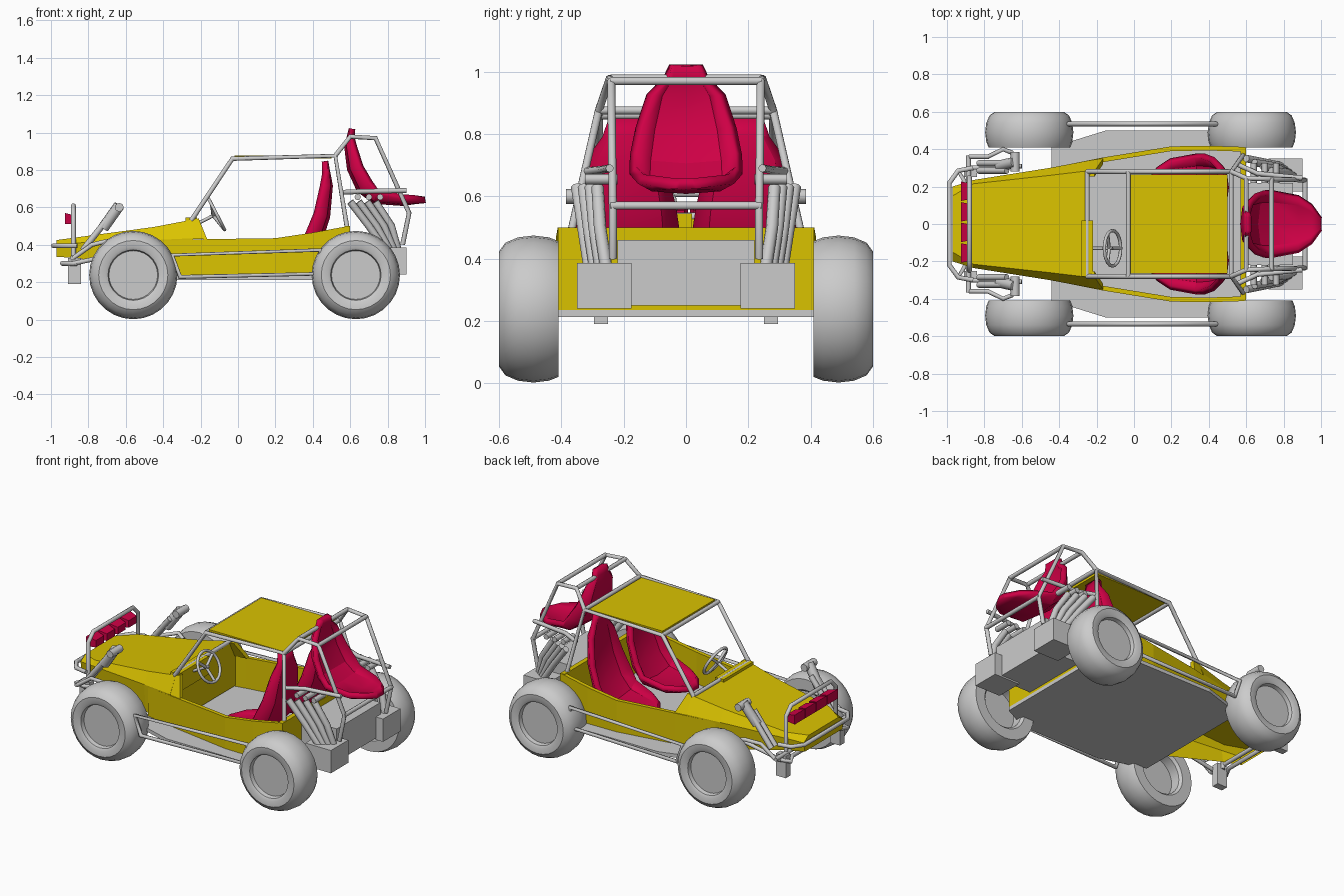
import bpy, bmesh
from math import sin, cos, pi, radians
from mathutils import Vector

if "Cube" in bpy.data.objects:
    bpy.data.objects.remove(bpy.data.objects["Cube"])


def material(name, col):
    m = bpy.data.materials.new(name)
    m.diffuse_color = (*col, 1)
    m.use_nodes = True
    m.node_tree.nodes["Principled BSDF"].inputs["Base Color"].default_value = m.diffuse_color
    return m


YELLOW = material("yellow paint", (0.7, 0.54, 0.0))
RED = material("red trim", (0.62, 0.0, 0.06))
SIDES = (1, -1)


def finish(name, bm, mat=None, smooth=None):
    bmesh.ops.recalc_face_normals(bm, faces=bm.faces[:])
    me = bpy.data.meshes.new(name)
    bm.to_mesh(me)
    bm.free()
    ob = bpy.data.objects.new(name, me)
    bpy.context.collection.objects.link(ob)
    if mat:
        me.materials.append(mat)
    if smooth:
        bpy.ops.object.select_all(action='DESELECT')
        ob.select_set(True)
        bpy.context.view_layer.objects.active = ob
        bpy.ops.object.shade_smooth_by_angle(angle=radians(smooth))
    return ob


def loft(name, rings, mat=None, closed=True, caps=True, smooth=None):
    bm = bmesh.new()
    vs = [[bm.verts.new(p) for p in r] for r in rings]
    n = len(vs[0])
    for a, b in zip(vs, vs[1:]):
        for i in range(n if closed else n - 1):
            j = (i + 1) % n
            bm.faces.new((a[i], a[j], b[j], b[i]))
    if caps:
        bm.faces.new(vs[0])
        bm.faces.new(vs[-1])
    return finish(name, bm, mat, smooth)


def box(name, x, y, z, mat=None):
    return loft(name, [[(a, y[0], z[0]), (a, y[1], z[0]), (a, y[1], z[1]), (a, y[0], z[1])] for a in x], mat)


def tubes(name, paths, r=0.013, cyclic=False):
    cu = bpy.data.curves.new(name, 'CURVE')
    cu.dimensions = '3D'
    cu.bevel_depth = r
    cu.bevel_resolution = 2
    cu.use_fill_caps = True
    for path in paths:
        sp = cu.splines.new('POLY')
        sp.points.add(len(path) - 1)
        for p, c in zip(sp.points, path):
            p.co = (*c, 1)
        sp.use_cyclic_u = cyclic
        sp.use_smooth = True
    ob = bpy.data.objects.new(name, cu)
    bpy.context.collection.objects.link(ob)
    return ob


def both(path):
    return [[(x, s * y, z) for x, y, z in path] for s in SIDES]


def across(path):
    return path + [(x, -y, z) for x, y, z in reversed(path)]


# wheels: turned tyre with recessed rim on both sides
tyre = [(0.001, .565), (.13, .565), (.135, .59), (.15, .598), (.185, .6), (.213, .58), (.23, .54),
        (.236, .49), (.23, .44), (.218, .41), (.15, .41), (.135, .425), (.135, .49), (.001, .49)]
for wx in (-.56, .63):
    for s in SIDES:
        rings = [[(wx + r * cos(2 * pi * k / 28), s * y, .238 + r * sin(2 * pi * k / 28)) for k in range(28)]
                 for r, y in tyre]
        loft("wheel", rings, smooth=35)

# floor pan
plan = [(-.44, .41), (-.15, .5), (.42, .5), (.6, .41)]
plan += [(x, -y) for x, y in reversed(plan)]
loft("floor_pan", [[(x, y, z) for x, y in plan] for z in (.212, .235)])

# hood, open underneath: x, top half width, top z, side half width, side z, bottom z
hood = [(-.97, .15, .425, .2, .395, .335), (-.86, .215, .44, .235, .41, .33),
        (-.45, .26, .495, .3, .425, .25), (-.24, .285, .535, .34, .435, .24)]
loft("hood", [across([(x, yw - .01, zb), (x, yw, zw), (x, yt, zt)]) for x, yt, zt, yw, zw, zb in hood],
     YELLOW, closed=False)
for s in SIDES:
    loft("cowl_side", [[(-.24, s * (.285 - d), .535), (-.21, s * (.285 - d), .54),
                        (-.165, s * (.35 - d), .43), (-.24, s * (.34 - d), .43)] for d in (0, .03)], YELLOW)
box("dashboard", (-.28, -.22), (-.28, .02), (.43, .545), YELLOW)

# open tub: x, half width, top z
tub = [(-.42, .305, .42), (-.17, .355, .43), (.2, .415, .435), (.4, .418, .465), (.59, .412, .5)]
for s in SIDES:
    loft("tub_side", [[(x, s * y, t), (x, s * (y - .025), t), (x, s * (y - .025), .235), (x, s * y, .235)]
                      for x, y, t in tub], YELLOW)
box("tub_rear", (.57, .6), (-.41, .41), (.235, .5), YELLOW)

# roof panel
box("roof_panel", (-.02, .5), (-.265, .265), (.862, .878), YELLOW)

# roll cage
tubes("main_cage", both([(-.25, .28, .53), (-.03, .28, .86), (.52, .28, .876), (.585, .37, .48)])
      + [[(x, .28, z), (x, -.28, z)] for x, z in ((-.25, .535), (-.03, .86), (.52, .876))])
tubes("rear_cage", both([(.52, .28, .876), (.6, .245, .978), (.735, .24, .97), (.915, .235, .57), (.88, .235, .4)])
      + both([(.55, .32, .68), (.66, .27, .685), (.9, .245, .69)])
      + [[(x, .242, z), (x, -.242, z)] for x, z in ((.6, .978), (.735, .97), (.915, .57))])


# bucket seats: forward, up, half width, bolster depth
rows = [(.39, .035, .03, 0), (.34, .03, .1, .015), (.27, .02, .145, .03), (.12, .03, .17, .05),
        (.04, .09, .168, .07), (-.01, .2, .15, .06), (-.025, .32, .115, .04), (-.01, .375, .065, .01),
        (0, .415, .05, 0)]


def seat(name, x0, y0, z0, face, zs=1.0):
    rings = []
    for i, (u, z, w, b) in enumerate(rows):
        p, q = rows[max(i - 1, 0)], rows[min(i + 1, len(rows) - 1)]
        n = Vector((q[1] - p[1], p[0] - q[0])).normalized()
        ring = []
        for f, h in ((-1, 1), (-.72, .25), (0, 0), (.72, .25), (1, 1)):
            ring.append((x0 + face * (u + n.x * b * h), y0 + f * w, z0 + zs * (z + n.y * b * h)))
        rings.append(ring)
    ob = loft(name, rings, RED, closed=False, caps=False, smooth=25)
    m = ob.modifiers.new("thickness", 'SOLIDIFY')
    m.thickness = .035
    m.offset = 0


seat("rear_seat", .61, 0, .605, 1)
for s in SIDES:
    seat("front_seat", .465, s * .195, .27, -1, 1.39)

# steering wheel and column
c = Vector((-.115, -.13, .565))
a, n = Vector((.46, 0, -.89)), Vector((.89, 0, .46))
rim = [c + .095 * (a * cos(t * pi / 10) + Vector((0, 1, 0)) * sin(t * pi / 10)) for t in range(20)]
tubes("steering_rim", [rim], .009, True)
tubes("steering_spokes", [[c - n * .02, rim[k]] for k in (0, 7, 13)] + [[c, c - n * .14]], .009)

# engine and side boxes
box("engine_block", (.6, .85), (-.22, .22), (.25, .46))
for s in SIDES:
    box("muffler_box", (.72, .9), (s * .175, s * .35), (.24, .385))
tubes("exhaust_pipes", [[(.6 + .045 * k, s * (.35 - .022 * k), .63), (.7 + .04 * k, s * (.33 - .018 * k), .5),
                         (.79 + .022 * k, s * (.31 - .018 * k), .37)] for s in SIDES for k in range(4)], .02)
tubes("intake_stubs", [[(.64 + .06 * k, s * .22, .655), (.64 + .06 * k, s * .325, .655)]
                       for s in SIDES for k in range(3)], .017)

# side guard loops
for s in SIDES:
    tubes("side_guard", [[(-.35, s * .535, .345), (.44, s * .535, .372), (.44, s * .535, .245),
                          (-.31, s * .535, .228)]], .013, True)

# front bumper, light hoop and lamps
tubes("front_bumper", [across([(-.86, .3, z), (-.94, .285, z), (x, .22, z)]) for x, z in ((-.987, .395), (-.9, .3))])
tubes("light_hoop", [across([(-.88, .25, .3), (-.88, .25, .56), (-.88, .2, .61)]),
                     [(-.885, -.365, .33), (-.885, .365, .33)]])
for k in range(4):
    y = -.155 + .11 * k
    loft("lamp", [[(x, y - w, .51), (x, y + w, .51), (x, y + w, t), (x, y - w, t)]
                  for x, w, t in ((-.925, .052, .57), (-.865, .04, .555))], RED)

# front suspension: brackets, shock absorbers, links
for s in SIDES:
    box("front_bracket", (-.91, -.84), (s * .25, s * .295), (.19, .33))
    tubes("shock_body", [[(-.83, s * y, .37), (-.68, s * y, .56)] for y in (.285, .325)], .017)
    tubes("shock_spring", [[(-.72, s * .31, .49), (-.635, s * .33, .61)]], .03)
    tubes("shock_mount", [[(-.635, s * .28, .6), (-.635, s * .385, .6)]], .024)
    tubes("suspension_links", [[(-.88, s * .3, .3), (-.6, s * .31, .36)],
                               [(-.88, s * .36, .33), (-.78, s * .36, .4), (-.7, s * .4, .42), (-.65, s * .38, .4)]],
          .012)
